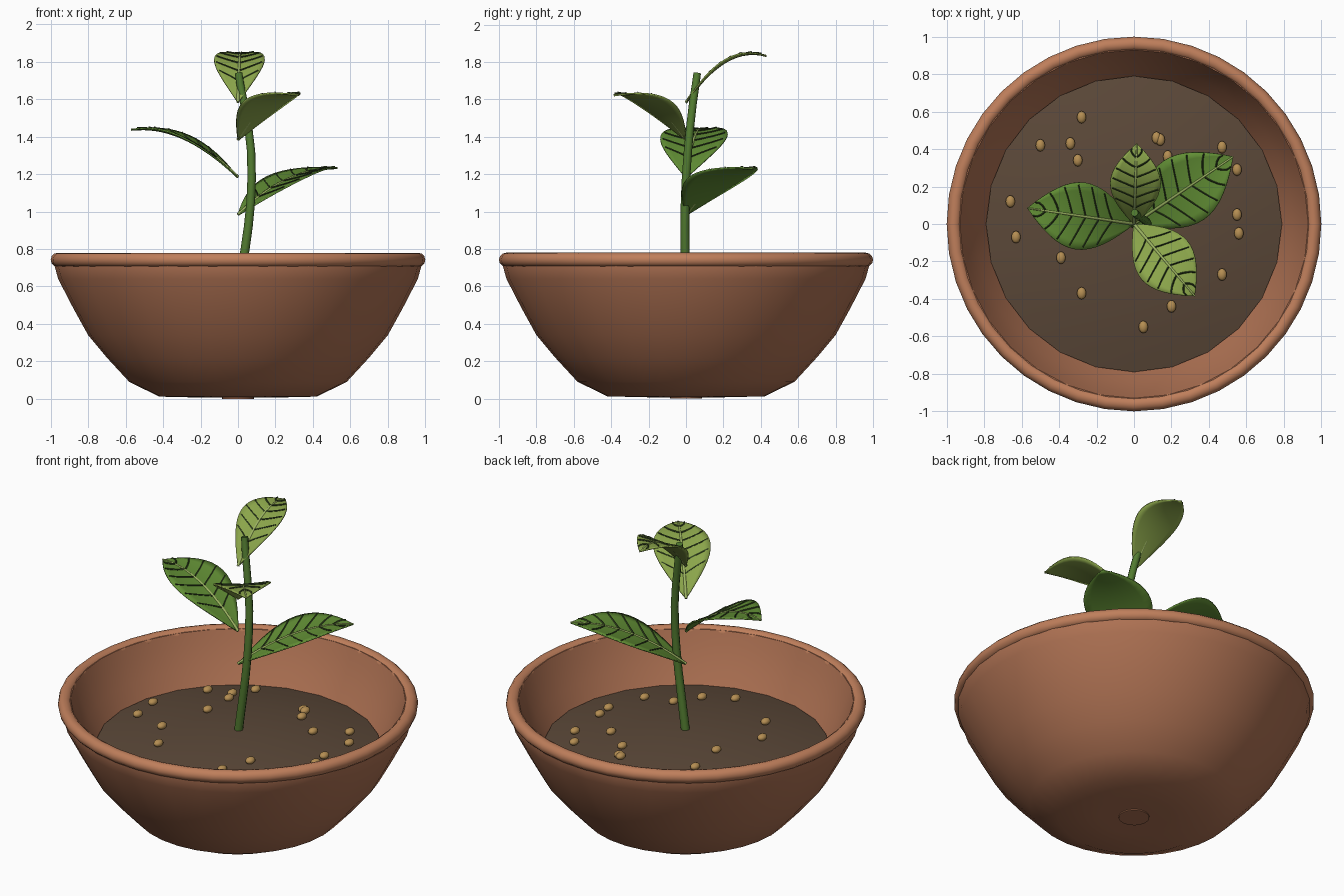
import bpy, bmesh, math
from mathutils import Vector

if "Cube" in bpy.data.objects:
    bpy.data.objects.remove(bpy.data.objects["Cube"])


def material(name, rgb):
    m = bpy.data.materials.new(name)
    m.diffuse_color = (*rgb, 1)
    m.use_nodes = True
    m.node_tree.nodes["Principled BSDF"].inputs["Base Color"].default_value = m.diffuse_color
    return m


CLAY = material("clay", (0.42, 0.165, 0.085))
RIM = material("rim_clay", (0.52, 0.21, 0.105))
SOIL = material("soil", (0.105, 0.065, 0.04))
STEM = material("stem_green", (0.085, 0.2, 0.03))
DARK = material("dark_leaf", (0.12, 0.27, 0.035))
LIGHT = material("light_leaf", (0.26, 0.38, 0.07))
RIB = material("midrib_green", (0.33, 0.45, 0.12))
VEIN = material("vein_green", (0.03, 0.055, 0.014))
SEED = material("seed_tan", (0.46, 0.27, 0.085))


def finish(ob, mat, angle=50):
    ob.data.materials.append(mat)
    bpy.ops.object.select_all(action='DESELECT')
    ob.select_set(True)
    bpy.context.view_layer.objects.active = ob
    bpy.ops.object.shade_smooth_by_angle(angle=math.radians(angle))
    return ob


def mesh_object(name, verts, faces, mat, angle=50):
    me = bpy.data.meshes.new(name)
    me.from_pydata(verts, [], faces)
    bm = bmesh.new()
    bm.from_mesh(me)
    bmesh.ops.remove_doubles(bm, verts=bm.verts, dist=1e-5)
    bmesh.ops.recalc_face_normals(bm, faces=bm.faces)
    bm.to_mesh(me)
    bm.free()
    ob = bpy.data.objects.new(name, me)
    bpy.context.collection.objects.link(ob)
    return finish(ob, mat, angle)


def lathe(name, profile, n, mat):
    verts = [(r * math.cos(math.tau * i / n), r * math.sin(math.tau * i / n), z)
             for r, z in profile for i in range(n)]
    faces = [(j * n + i, j * n + (i + 1) % n, (j + 1) * n + (i + 1) % n, (j + 1) * n + i)
             for j in range(len(profile) - 1) for i in range(n)]
    return mesh_object(name, verts, faces, mat)


def tubes(name, paths, radii, mat, sides=4):
    """Tapered tubes along several point paths, as one object."""
    cu = bpy.data.curves.new(name, 'CURVE')
    cu.dimensions = '3D'
    cu.bevel_depth = 1.0
    cu.bevel_resolution = sides // 2 - 2 if sides > 4 else 0
    cu.use_fill_caps = True
    for path in paths:
        sp = cu.splines.new('POLY')
        sp.points.add(len(path) - 1)
        for k, p in enumerate(path):
            t = k / (len(path) - 1)
            sp.points[k].co = (*p, 1)
            sp.points[k].radius = radii[0] + (radii[1] - radii[0]) * t
    ob = bpy.data.objects.new(name, cu)
    bpy.context.collection.objects.link(ob)
    bpy.ops.object.select_all(action='DESELECT')
    ob.select_set(True)
    bpy.context.view_layer.objects.active = ob
    bpy.ops.object.convert(target='MESH')
    return finish(bpy.context.object, mat, 60)


# Bowl-shaped pot with inner wall
lathe("pot", [(0, 0.006), (0.2, 0.007), (0.42, 0.012), (0.58, 0.09), (0.70, 0.22), (0.80, 0.34),
              (0.88, 0.485), (0.96, 0.64), (0.985, 0.73), (0.975, 0.765), (0.93, 0.765),
              (0.905, 0.70), (0.85, 0.58), (0.79, 0.48), (0.70, 0.33), (0.55, 0.17),
              (0.40, 0.10), (0, 0.09)], 32, CLAY)

# Rolled rim
bpy.ops.mesh.primitive_torus_add(major_segments=40, minor_segments=12, major_radius=0.962,
                                 minor_radius=0.038, location=(0, 0, 0.742))
bpy.context.object.name = "pot_rim"
finish(bpy.context.object, RIM)

# Drain plug under the pot
bpy.ops.mesh.primitive_cylinder_add(vertices=24, radius=0.085, depth=0.02, location=(0, 0, 0.01))
bpy.context.object.name = "drain_hole"
finish(bpy.context.object, CLAY)


# Domed soil
def soil_z(r):
    return 0.585 - 0.155 * r * r


lathe("soil", [(r, soil_z(r)) for r in (0, 0.2, 0.4, 0.55, 0.7, 0.79)], 24, SOIL)

# Stem
tubes("stem", [[(0.0, 0, 0.55), (0.018, 0, 0.68), (0.038, -0.005, 0.8), (0.055, -0.006, 0.92),
                (0.068, -0.005, 1.05), (0.073, 0, 1.18), (0.07, 0.01, 1.32), (0.055, 0.022, 1.45),
                (0.032, 0.037, 1.58), (0.012, 0.052, 1.68), (0.003, 0.06, 1.74)]],
      (0.025, 0.02), STEM, 8)


# Leaves: arched blades with midrib and paired side veins
def leaf(name, z0, tip, width, arch, mat):
    base, tip = Vector((0, 0, z0)), Vector(tip)
    side = Vector((-(tip.y), tip.x, 0)).normalized()

    def at(t, s, lift=0.0):
        w = width / 2 * math.sin(math.pi * t) ** 0.95 if 0 < t < 1 else 0.0
        p = base.lerp(tip, t) + side * (w * s)
        p.z += arch * 4 * t * (1 - t) + 0.09 * w * s * s + lift
        return p

    nt, ns = 16, 8
    verts = [at(i / nt, -1 + 2 * j / ns) for i in range(nt + 1) for j in range(ns + 1)]
    faces = [(i * (ns + 1) + j, i * (ns + 1) + j + 1, (i + 1) * (ns + 1) + j + 1, (i + 1) * (ns + 1) + j)
             for i in range(nt) for j in range(ns)]
    blade = mesh_object(name, verts, faces, mat, 60)
    sol = blade.modifiers.new("thickness", 'SOLIDIFY')
    sol.thickness = 0.008
    sol.offset = 0
    tubes(name + "_midrib", [[at(i / 14, 0, 0.004) for i in range(15)]], (0.009, 0.004), RIB, 6)
    veins = []
    for k in range(6):
        t0 = 0.2 + 0.125 * k
        for s in (-1, 1):
            veins.append([at(min(t0 + 0.11 * u, 0.97), s * 0.92 * u, 0.007)
                          for u in (0.05, 0.35, 0.65, 1.0)])
    tubes(name + "_veins", veins, (0.005, 0.004), VEIN)


leaf("leaf_lower_right", 0.98, (0.53, 0.36, 1.23), 0.38, 0.065, DARK)
leaf("leaf_left", 1.18, (-0.57, 0.085, 1.435), 0.36, 0.08, DARK)
leaf("leaf_front", 1.38, (0.325, -0.385, 1.62), 0.32, 0.08, LIGHT)
leaf("leaf_top", 1.58, (0.015, 0.43, 1.83), 0.27, 0.095, LIGHT)

# Scattered seeds
spots = [(-.28, .57), (-.5, .42), (-.34, .43), (-.3, .34), (-.66, .12), (-.63, -.07), (-.39, -.18),
         (-.28, -.37), (.05, -.55), (.2, -.44), (.47, -.27), (.56, -.05), (.55, .05), (.55, .29),
         (.47, .41), (.12, .46), (.14, .45), (.18, .36), (.34, .24), (-.29, .12), (.28, -.28)]
for i, (x, y) in enumerate(spots):
    z = soil_z(math.hypot(x, y)) + 0.014
    bpy.ops.mesh.primitive_uv_sphere_add(segments=12, ring_count=8, radius=1, location=(x, y, z),
                                         scale=(0.025, 0.033, 0.02))
    bpy.context.object.name = f"seed_{i + 1}"
    finish(bpy.context.object, SEED, 80)
